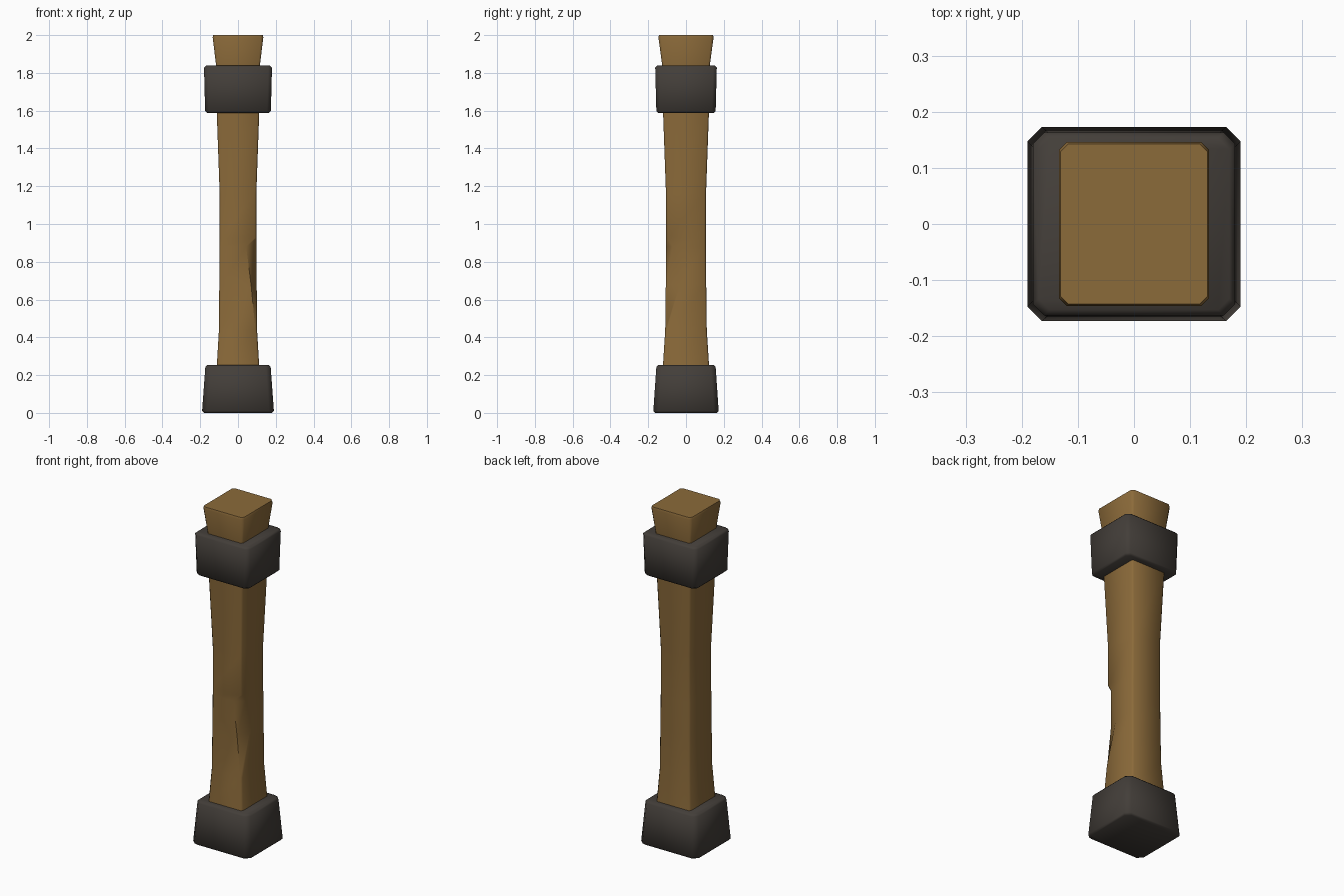
import bpy, bmesh, math

if "Cube" in bpy.data.objects:
    bpy.data.objects.remove(bpy.data.objects["Cube"])


def material(name, rgb):
    m = bpy.data.materials.new(name)
    m.diffuse_color = (*rgb, 1)
    m.use_nodes = True
    m.node_tree.nodes["Principled BSDF"].inputs["Base Color"].default_value = m.diffuse_color
    return m


wood = material("brown wood", (0.26, 0.145, 0.042))
iron = material("dark iron", (0.056, 0.048, 0.041))


def loft(name, rings, mat, angle):
    """Rings: (z, half x, half y, corner chamfer, front-right chamfer in x, in y)."""
    bm = bmesh.new()
    loops = []
    for z, hx, hy, c, fx, fy in rings:
        pts = [(-hx + c, -hy), (hx - fx, -hy), (hx, -hy + fy), (hx, hy - c),
               (hx - c, hy), (-hx + c, hy), (-hx, hy - c), (-hx, -hy + c)]
        loops.append([bm.verts.new((x, y, z)) for x, y in pts])
    for a, b in zip(loops, loops[1:]):
        for i in range(8):
            j = (i + 1) % 8
            bm.faces.new((a[i], a[j], b[j], b[i]))
    bm.faces.new(loops[0][::-1])
    bm.faces.new(loops[-1])
    bmesh.ops.recalc_face_normals(bm, faces=bm.faces)
    me = bpy.data.meshes.new(name)
    bm.to_mesh(me)
    bm.free()
    me.materials.append(mat)
    ob = bpy.data.objects.new(name, me)
    bpy.context.collection.objects.link(ob)
    bpy.ops.object.select_all(action='DESELECT')
    bpy.context.view_layer.objects.active = ob
    ob.select_set(True)
    bpy.ops.object.shade_smooth_by_angle(angle=math.radians(angle))
    return ob


# Wooden post, waisted in the middle, with a chipped front right edge
k = 0.009
loft("wooden_post", [
    (0.05, 0.120, 0.130, k, k, k),
    (0.25, 0.112, 0.122, k, k, k),
    (0.44, 0.101, 0.110, k, k, k),
    (0.68, 0.099, 0.107, k, 0.03, 0.075),
    (0.88, 0.098, 0.105, k, 0.055, 0.035),
    (0.925, 0.097, 0.105, k, k, k),
    (1.16, 0.097, 0.106, k, k, k),
    (1.58, 0.112, 0.121, k, k, k),
    (1.84, 0.116, 0.126, k, k, k),
    (1.988, 0.134, 0.146, 0.014, 0.014, 0.014),
    (2.00, 0.131, 0.143, 0.014, 0.014, 0.014),
], wood, 50)


# Iron bands with softened rims
def band(name, z0, z1, bottom, top, c):
    (bx, by), (tx, ty) = bottom, top
    r = 0.010
    loft(name, [(z, x, y, c, c, c) for z, x, y in (
        (z0, bx - r, by - r), (z0 + r, bx, by),
        (z1 - r, tx, ty), (z1, tx - r, ty - r))], iron, 60)


band("base_band", 0.0, 0.253, (0.190, 0.173), (0.173, 0.157), 0.026)
band("upper_band", 1.588, 1.838, (0.174, 0.157), (0.180, 0.163), 0.020)
